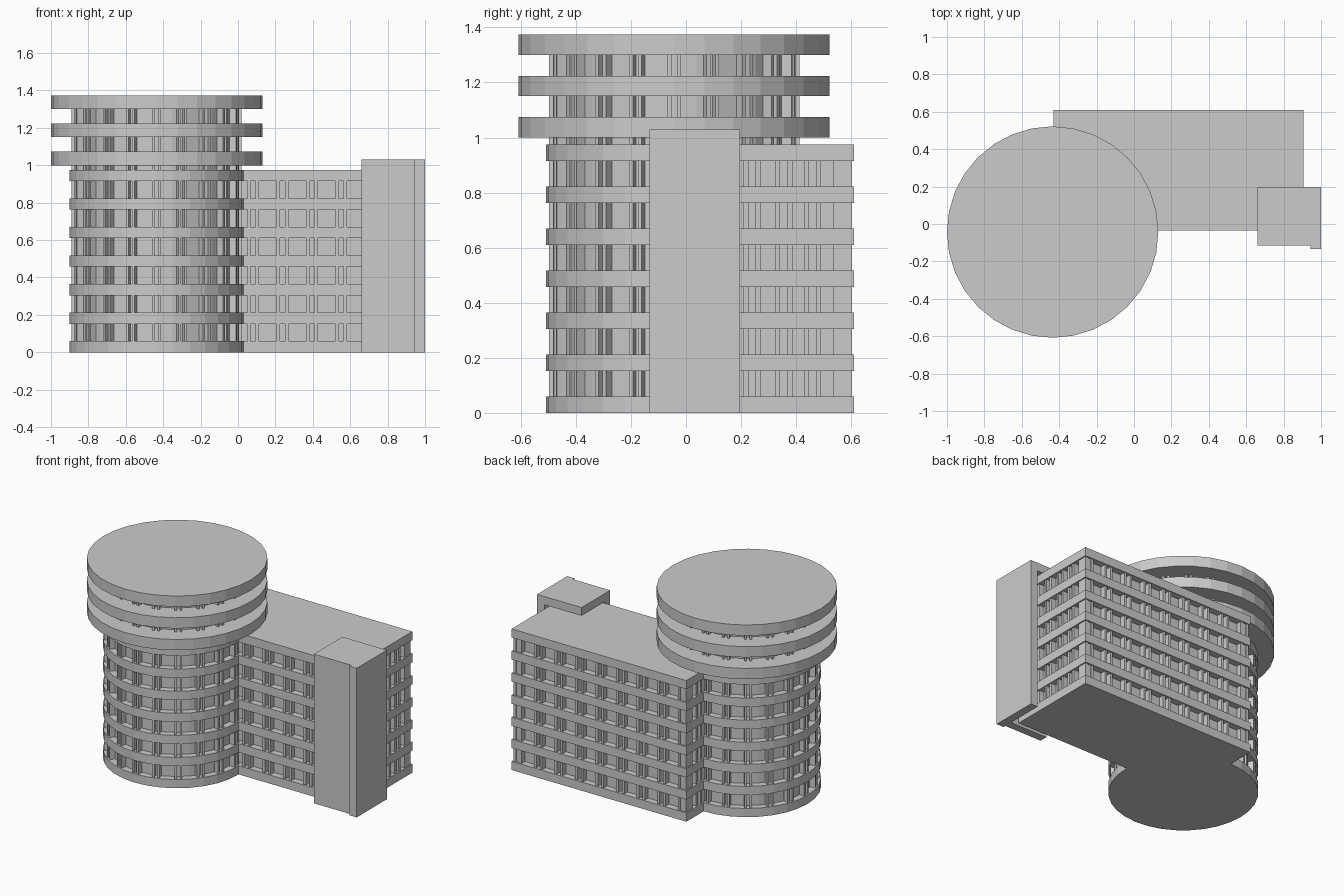
import bpy, bmesh, math
from mathutils import Matrix, Vector

if "Cube" in bpy.data.objects:
    bpy.data.objects.remove(bpy.data.objects["Cube"])

CX, CY = -0.435, -0.043                  # round tower axis
X0, X1, Y0, Y1 = -0.43, 0.905, -0.035, 0.61   # office wing footprint
PITCH, BAND, ROOF = 0.1525, 0.06, 0.975
SIDES = 32


def box(bm, x0, x1, y0, y1, z0, z1, matrix=Matrix()):
    m = matrix @ Matrix.Translation(((x0 + x1) / 2, (y0 + y1) / 2, (z0 + z1) / 2))
    m = m @ Matrix.Diagonal((x1 - x0, y1 - y0, z1 - z0, 1))
    bmesh.ops.create_cube(bm, size=1, matrix=m)


def drum(bm, r, z0, z1):
    bmesh.ops.create_cone(bm, cap_ends=True, segments=SIDES, radius1=r, radius2=r,
                          depth=z1 - z0,
                          matrix=Matrix.Translation((CX, CY, (z0 + z1) / 2)))


def finish(bm, name):
    me = bpy.data.meshes.new(name)
    bm.to_mesh(me)
    bm.free()
    ob = bpy.data.objects.new(name, me)
    bpy.context.collection.objects.link(ob)
    return ob


def pier_pair(bm, origin, angle, z1, half, width, depth):
    """Two slim piers facing local +x, outer face at the origin."""
    m = Matrix.Translation(Vector(origin)) @ Matrix.Rotation(angle, 4, 'Z')
    for s in (-1, 1):
        c = s * (half - width / 2)
        box(bm, -depth, 0, c - width / 2, c + width / 2, 0.01, z1, m)


levels = [i * PITCH for i in range(7)]

# Round tower: core, floor bands, wide top discs, ring of paired piers
bm = bmesh.new()
drum(bm, 0.42, 0.005, 1.34)
finish(bm, "round_tower_core")

bm = bmesh.new()
for z in levels:
    drum(bm, 0.465, z, z + BAND)
finish(bm, "round_tower_bands")

bm = bmesh.new()
for z in (1.0, 1.15, 1.30):
    drum(bm, 0.565, z, z + 0.074)
finish(bm, "top_discs")

bm = bmesh.new()
for i in range(20):
    a = math.tau * i / 20
    px, py = CX + 0.455 * math.cos(a), CY + 0.455 * math.sin(a)
    if px > X0 + 0.02 and py > Y0 + 0.02:
        # inside the wing: only needed above its roof
        m = Matrix.Translation((px, py, 0)) @ Matrix.Rotation(a, 4, 'Z')
        for s in (-1, 1):
            box(bm, -0.05, 0, s * 0.017 - 0.007, s * 0.017 + 0.007, 0.95, 1.32, m)
    else:
        pier_pair(bm, (px, py, 0), a, 1.32, 0.024, 0.014, 0.05)
finish(bm, "round_tower_piers")

# Office wing: recessed wall, floor bands, paired piers on every side
bm = bmesh.new()
box(bm, X0 + 0.045, X1 - 0.045, Y0 + 0.045, Y1 - 0.045, 0.005, 0.95)
finish(bm, "wing_wall")

bm = bmesh.new()
for z in levels:
    box(bm, X0, X1, Y0, Y1, z, z + BAND)
finish(bm, "wing_bands")

bm = bmesh.new()
inset = 0.008
for i in range(9):
    x = -0.39 + i * 0.157
    pier_pair(bm, (x, Y1 - inset, 0), math.pi / 2, 0.95, 0.031, 0.018, 0.05)
    if x > 0:
        pier_pair(bm, (x, Y0 + inset, 0), -math.pi / 2, 0.95, 0.031, 0.018, 0.05)
for y in (0.01, 0.125, 0.24, 0.355, 0.46, 0.565):
    pier_pair(bm, (X1 - inset, y, 0), 0, 0.95, 0.031, 0.018, 0.05)
    if y > 0.4:
        pier_pair(bm, (X0 + inset, y, 0), math.pi, 0.95, 0.031, 0.018, 0.05)
finish(bm, "wing_piers")

# Stair tower: front screen, side fin and roof cap around the wing corner
bm = bmesh.new()
box(bm, 0.66, 0.946, -0.115, -0.06, 0, 1.03)
finish(bm, "stair_front_screen")

bm = bmesh.new()
box(bm, 0.945, 1.0, -0.133, 0.197, 0, 1.03)
finish(bm, "stair_side_fin")

bm = bmesh.new()
box(bm, 0.66, 0.946, -0.061, 0.197, ROOF - 0.002, 1.03)
finish(bm, "stair_roof_cap")
